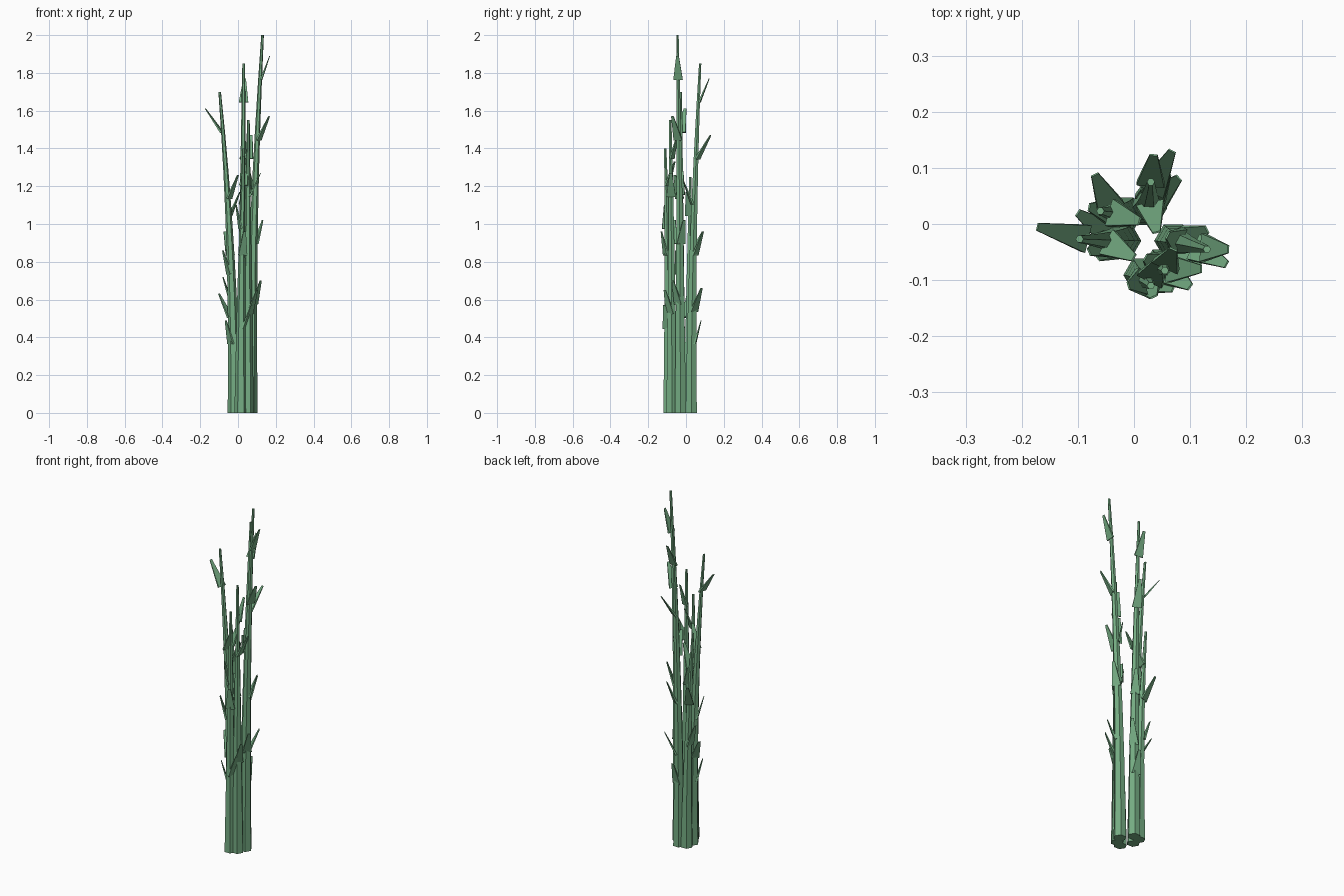
import bpy, bmesh, math
from mathutils import Vector

if "Cube" in bpy.data.objects:
    bpy.data.objects.remove(bpy.data.objects["Cube"])

mat = bpy.data.materials.new("stalk_green")
mat.diffuse_color = (0.18, 0.42, 0.23, 1)
mat.use_nodes = True
mat.node_tree.nodes["Principled BSDF"].inputs["Base Color"].default_value = mat.diffuse_color

BASE_R, TIP_R, SIDES, RINGS = 0.034, 0.007, 6, 8


def finish(bm, name):
    bmesh.ops.recalc_face_normals(bm, faces=bm.faces[:])
    mesh = bpy.data.meshes.new(name)
    bm.to_mesh(mesh)
    bm.free()
    mesh.materials.append(mat)
    ob = bpy.data.objects.new(name, mesh)
    bpy.context.collection.objects.link(ob)


def axis(foot, top, z):
    # centre line bends outward with height
    t = z / top[2]
    p = Vector(foot).lerp(Vector(top[:2]), t * t)
    return Vector((p.x, p.y, z))


def radius(top, z):
    return BASE_R + (TIP_R - BASE_R) * z / top[2]


def skin(bm, rings):
    # closed tube through matching rings of points
    rings = [[bm.verts.new(p) for p in r] for r in rings]
    n = len(rings[0])
    for a, b in zip(rings, rings[1:]):
        for i in range(n):
            j = (i + 1) % n
            bm.faces.new((a[i], a[j], b[j], b[i]))
    bm.faces.new(rings[0][::-1])
    bm.faces.new(rings[-1])


def stalk(name, foot, top):
    bm = bmesh.new()
    rings = []
    for k in range(RINGS + 1):
        z = top[2] * k / RINGS
        c, r = axis(foot, top, z), radius(top, z)
        rings.append([c + Vector((r * math.cos(a), r * math.sin(a), 0))
                      for a in (math.tau * i / SIDES for i in range(SIDES))])
    skin(bm, rings)
    finish(bm, name)


def leaf(name, foot, top, tip):
    # flat blade, wide at the stalk and narrow at the upper tip
    tip = Vector(tip)
    z = tip.z - 0.125
    c = axis(foot, top, z)
    out = Vector((tip.x - c.x, tip.y - c.y, 0)).normalized()
    base = c + out * radius(top, z) * 0.6
    along = (tip - base).normalized()
    side = Vector((-out.y, out.x, 0))
    thick = along.cross(side)
    bm = bmesh.new()
    rings = []
    for p, w, h in ((base, 0.025, 0.005), (tip, 0.007, 0.0015)):
        rings.append([p + side * w * a + thick * h * b
                      for a, b in ((-1, -1), (1, -1), (1, 1), (-1, 1))])
    skin(bm, rings)
    finish(bm, name)


# each stalk: foot, top, leaf tips
STALKS = [
    ((0.07, -0.03), (0.13, -0.045, 2.0),
     [(0.168, -0.045, 1.89), (0.165, -0.072, 1.57), (0.06, -0.02, 1.28),
      (0.13, -0.01, 1.02), (0.12, -0.07, 0.70)]),
    ((0.025, 0.028), (0.03, 0.075, 1.85),
     [(0.035, 0.123, 1.77), (0.068, 0.13, 1.47), (0.04, -0.015, 1.23),
      (0.06, 0.09, 0.96), (0.08, 0.082, 0.66), (0.03, 0.08, 0.49)]),
    ((-0.021, -0.03), (-0.097, -0.027, 1.70),
     [(-0.172, -0.005, 1.61), (0.0, -0.06, 1.26), (-0.08, -0.05, 0.86),
      (-0.10, 0.02, 0.63), (-0.065, -0.06, 0.49)]),
    ((0.05, -0.075), (0.055, -0.083, 1.55),
     [(0.07, -0.045, 1.47), (0.12, -0.08, 1.27), (0.02, -0.06, 1.02),
      (0.10, -0.112, 0.65)]),
    ((0.015, -0.091), (0.03, -0.11, 1.40),
     [(0.05, -0.06, 1.33), (-0.01, -0.11, 1.10), (0.035, -0.13, 0.96),
      (0.07, -0.115, 0.57)]),
    ((-0.018, 0.018), (-0.06, 0.023, 1.25),
     [(0.01, 0.005, 1.17), (-0.07, 0.088, 0.96), (-0.08, 0.03, 0.72)]),
]

for n, (foot, top, tips) in enumerate(STALKS, 1):
    stalk(f"stalk_{n}", foot, top)
    for k, tip in enumerate(tips, 1):
        leaf(f"leaf_{n}_{k}", foot, top, tip)
